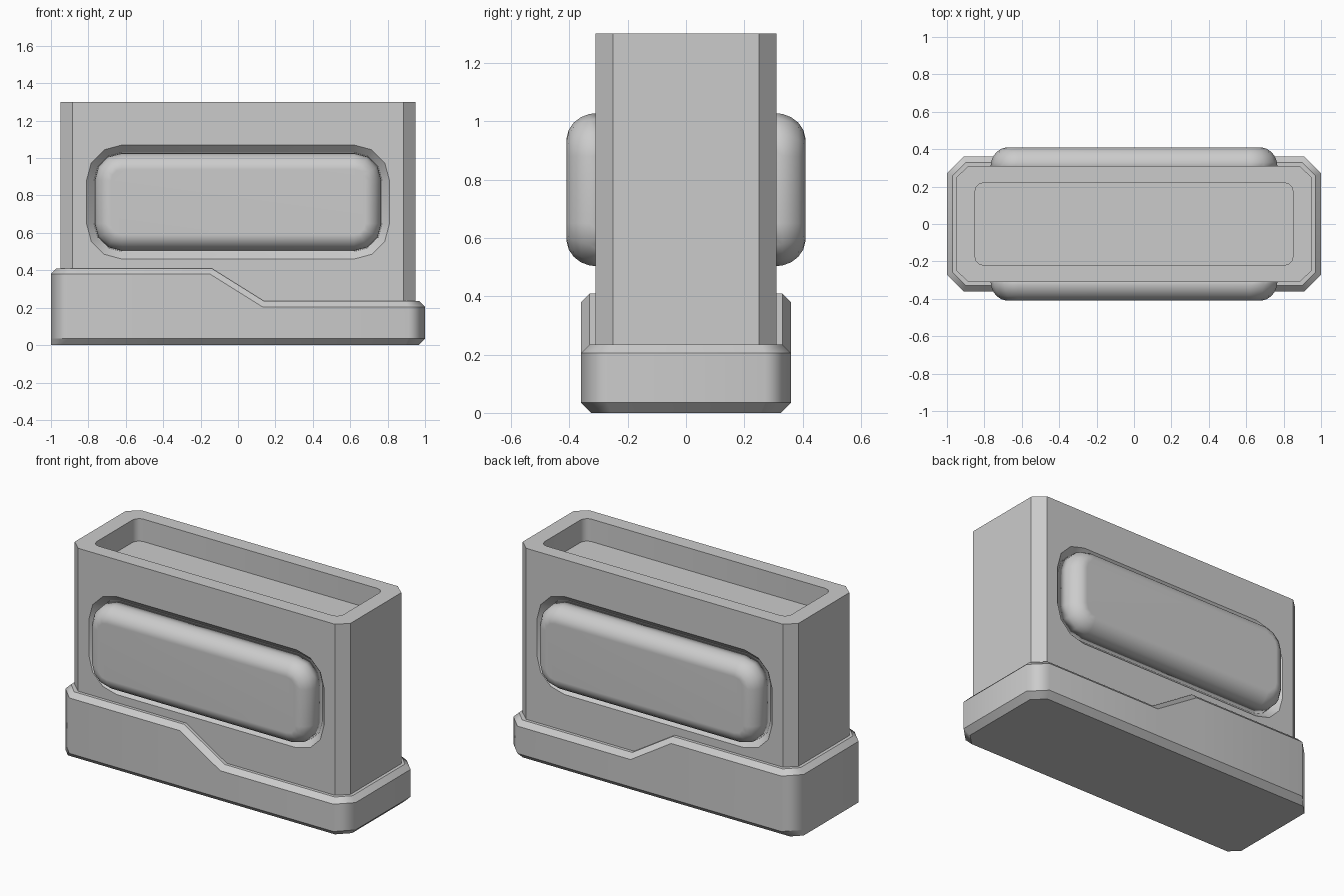
import bpy, bmesh
from math import sin, cos, radians
from mathutils import Matrix

cube = bpy.data.objects.get("Cube")
if cube:
    bpy.data.objects.remove(cube, do_unlink=True)

grey = bpy.data.materials.new("plain grey")
grey.use_nodes = True
grey.diffuse_color = (0.6, 0.6, 0.6, 1)
grey.node_tree.nodes["Principled BSDF"].inputs["Base Color"].default_value = (0.6, 0.6, 0.6, 1)


def rounded_rect(w, h, r, steps):
    """Outline of a rectangle with half sizes w, h and rounded corners."""
    pts = []
    for q, (sx, sy) in enumerate([(1, 1), (-1, 1), (-1, -1), (1, -1)]):
        for i in range(steps + 1):
            a = radians(90 * (q + i / steps))
            pts.append((sx * (w - r) + r * cos(a), sy * (h - r) + r * sin(a)))
    return pts


def loft(name, rings, cap_top=True):
    """Skin a stack of equal rings; edges along the rings may be marked sharp."""
    bm = bmesh.new()
    loops = [[bm.verts.new(p) for p in ring] for ring in rings]
    n = len(loops[0])
    for lo, hi in zip(loops, loops[1:]):
        for i in range(n):
            j = (i + 1) % n
            bm.faces.new((lo[i], lo[j], hi[j], hi[i]))
    bm.faces.new(loops[0][::-1])
    if cap_top:
        bm.faces.new(loops[-1])
    return bm, loops


def finish(name, bm):
    bmesh.ops.recalc_face_normals(bm, faces=bm.faces)
    mesh = bpy.data.meshes.new(name)
    bm.to_mesh(mesh)
    bm.free()
    mesh.materials.append(grey)
    obj = bpy.data.objects.new(name, mesh)
    bpy.context.collection.objects.link(obj)
    return obj


def layers(outline_at, levels):
    return [[(x, y, z) for x, y in outline_at(inset)] for inset, z in levels]


def weighted(obj):
    for p in obj.data.polygons:
        p.use_smooth = True
    mod = obj.modifiers.new("weighted normals", "WEIGHTED_NORMAL")
    mod.keep_sharp = True


# Stepped base: outline with step points on both long sides
def base_outline(inset, bottom=False):
    k = inset * 0.41
    xr, yo = 1 - inset, 0.36 - inset
    xl = -1 if bottom else -xr
    cl = -0.91 - inset if bottom else -0.91 + k
    yl = 0.27 if bottom else 0.27 - k
    s = inset / 3
    half = [(xr, 0.27 - k), (0.91 - k, yo), (0.13 + s, yo), (-0.15 + s, yo), (cl, yo), (xl, yl)]
    return half + [(x, -y) for x, y in reversed(half)]


def step_ring(inset, drop):
    return [(x, y, (0.41 if x < -0.1 else 0.235) - drop) for x, y in base_outline(inset)]


bm, loops = loft("base", [
    [(x, y, 0) for x, y in base_outline(0.035, True)],
    [(x, y, 0.035) for x, y in base_outline(0)],
    step_ring(0, 0.03),
    step_ring(0.03, 0)], cap_top=False)
top = loops[-1]
bm.faces.new(top[:3] + top[9:])
bm.faces.new([top[2], top[3], top[8], top[9]])
bm.faces.new(top[3:9])
for loop in loops:
    for a, b in zip(loop, loop[1:] + loop[:1]):
        bm.edges.get((a, b)).smooth = False
for a, b in ((2, 9), (3, 8)):
    bm.edges.get((top[a], top[b])).smooth = False
weighted(finish("base", bm))

# Housing with chamfered corners
plan = [(0.95, 0.25), (0.885, 0.31), (-0.885, 0.31), (-0.95, 0.25)]
plan += [(x, -y) for x, y in reversed(plan)]
body = finish("housing", loft("housing", [[(x, y, z) for x, y in plan] for z in (0.1, 1.3)])[0])

# Cutters: open tray in the top, bevelled recess in each long side
cutters = [finish("tray_cutter", loft("tray", layers(
    lambda i: rounded_rect(0.85, 0.22, 0.045, 3), [(0, 1.16), (0, 1.4)]))[0])]


def pad_outline(inset):
    return rounded_rect(0.81 - inset, 0.305 - inset, 0.19 - inset, 3)


def on_side(bm, side):
    """Turn a part built along z so that it points out of the front or back."""
    turn = Matrix.Rotation(radians(90), 4, "X")
    if side > 0:
        turn = Matrix.Rotation(radians(180), 4, "Z") @ turn
    bm.transform(Matrix.Translation((0, 0, 0.765)) @ turn)
    return bm


for side, label in ((-1, "front"), (1, "back")):
    cut = loft("recess", layers(pad_outline, [(0.04, 0.27), (0, 0.31), (0, 0.35)]))[0]
    cutters.append(finish(label + "_recess_cutter", on_side(cut, side)))

    # Soft raised pad sitting in the recess
    pad = loft("pad", layers(pad_outline, [
        (0.04, 0.25), (0.045, 0.33), (0.056, 0.36), (0.075, 0.385),
        (0.1, 0.402), (0.13, 0.41)]))[0]
    weighted(finish(label + "_pad", on_side(pad, side)))

for cutter in cutters:
    cutter.hide_render = True
    mod = body.modifiers.new("cut", "BOOLEAN")
    mod.operation = "DIFFERENCE"
    mod.solver = "EXACT"
    mod.object = cutter

# Bake the cuts and drop the cutters
graph = bpy.context.evaluated_depsgraph_get()
cut_mesh = bpy.data.meshes.new_from_object(body.evaluated_get(graph))
body.modifiers.clear()
body.data = cut_mesh
for cutter in cutters:
    bpy.data.objects.remove(cutter, do_unlink=True)
for o in bpy.context.selected_objects:
    o.select_set(False)
body.select_set(True)
bpy.context.view_layer.objects.active = body
bpy.ops.object.shade_smooth_by_angle(angle=radians(32))
